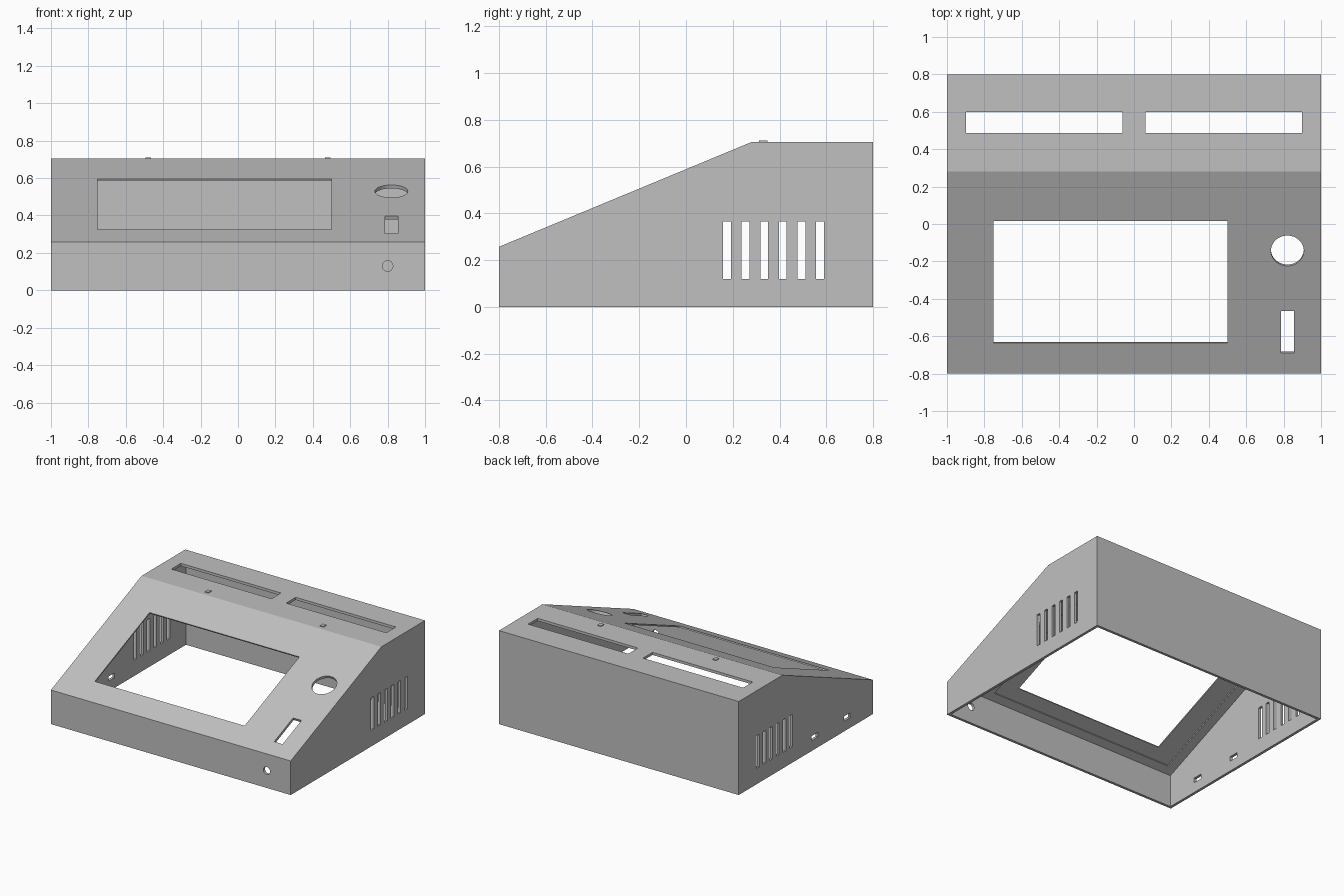
import bpy, bmesh, math
from mathutils import Matrix, Vector

if "Cube" in bpy.data.objects:
    bpy.data.objects.remove(bpy.data.objects["Cube"], do_unlink=True)

WALL = 0.02
FRONT, BACK, RIDGE = -0.8, 0.8, 0.28
LIP, TOP = 0.257, 0.705
RISE = (TOP - LIP) / (RIDGE - FRONT)
TILT = math.atan(RISE)

grey = bpy.data.materials.new("light grey plastic")
grey.use_nodes = True
colour = (0.53, 0.53, 0.53, 1)
grey.diffuse_color = colour
grey.node_tree.nodes["Principled BSDF"].inputs["Base Color"].default_value = colour


def make(name, bm):
    bmesh.ops.recalc_face_normals(bm, faces=bm.faces)
    mesh = bpy.data.meshes.new(name)
    bm.to_mesh(mesh)
    bm.free()
    mesh.materials.append(grey)
    obj = bpy.data.objects.new(name, mesh)
    bpy.context.collection.objects.link(obj)
    return obj


def wedge(name, half_width, profile):
    """Side profile (y, z) swept across x."""
    bm = bmesh.new()
    face = bm.faces.new([bm.verts.new((-half_width, y, z)) for y, z in profile])
    swept = bmesh.ops.extrude_face_region(bm, geom=[face])["geom"]
    moved = [v for v in swept if isinstance(v, bmesh.types.BMVert)]
    bmesh.ops.translate(bm, verts=moved, vec=(2 * half_width, 0, 0))
    return make(name, bm)


def box(name, centre, size, tilt=0):
    bm = bmesh.new()
    place = (Matrix.Translation(centre) @ Matrix.Rotation(tilt, 4, 'X')
             @ Matrix.Diagonal((*size, 1)))
    bmesh.ops.create_cube(bm, size=1, matrix=place)
    return make(name, bm)


def rod(name, centre, radius, depth, tilt):
    bm = bmesh.new()
    place = Matrix.Translation(centre) @ Matrix.Rotation(tilt, 4, 'X')
    bmesh.ops.create_cone(bm, cap_ends=True, segments=48, radius1=radius,
                          radius2=radius, depth=depth, matrix=place)
    return make(name, bm)


def on_slope(x, y, sink=0):
    """Point on the sloped panel, sunk along its normal."""
    normal = Vector((0, -math.sin(TILT), math.cos(TILT)))
    return Vector((x, y, LIP + (y - FRONT) * RISE)) - normal * sink


def slope_box(name, x0, x1, y0, y1, high=-0.06, low=0.06):
    size = (x1 - x0, (y1 - y0) / math.cos(TILT), low - high)
    return box(name, on_slope((x0 + x1) / 2, (y0 + y1) / 2, (high + low) / 2), size, TILT)


# Outer shell
case = wedge("console_case", 1, [(FRONT, 0), (BACK, 0), (BACK, TOP), (RIDGE, TOP), (FRONT, LIP)])

# Hollow interior, open underneath
drop = WALL / math.cos(TILT)
inner_front, inner_top = FRONT + WALL, TOP - WALL
inner_ridge = FRONT + (inner_top + drop - LIP) / RISE
cutters = [wedge("cavity", 1 - WALL, [
    (inner_front, -0.1), (BACK - WALL, -0.1), (BACK - WALL, inner_top),
    (inner_ridge, inner_top), (inner_front, LIP + WALL * RISE - drop)])]

# Sloped panel: screen seat behind, screen window, round button and switch holes
cutters += [
    slope_box("screen_seat", -0.91, 0.64, -0.73, 0.10, 0.01, 0.04),
    slope_box("screen_window", -0.75, 0.5, -0.635, 0.017),
    slope_box("switch_hole", 0.785, 0.855, -0.69, -0.465),
    rod("button_hole", on_slope(0.82, -0.143), 0.088, 0.12, TILT),
    rod("front_socket_hole", (0.8, FRONT, 0.13), 0.028, 0.1, math.pi / 2),
]

# Long slots in the top
for side in (-1, 1):
    cutters.append(box("top_slot", (side * 0.479, 0.543, TOP), (0.836, 0.114, 0.1)))

# Vents in both sides
for side in (-1, 1):
    for i in range(6):
        cutters.append(box("vent", (side, 0.176 + i * 0.0793, 0.242), (0.1, 0.034, 0.245)))

# Cable ports in the right side
for y in (-0.107, -0.49):
    cutters.append(box("cable_port", (-1, y, 0.095), (0.1, 0.075, 0.036)))

for cutter in cutters:
    cutter.hide_render = True
    mod = case.modifiers.new(cutter.name, 'BOOLEAN')
    mod.operation = 'DIFFERENCE'
    mod.solver = 'EXACT'
    mod.object = cutter

# Bake the cuts and discard the cutters
bpy.context.view_layer.update()
graph = bpy.context.evaluated_depsgraph_get()
cut_mesh = bpy.data.meshes.new_from_object(case.evaluated_get(graph))
case.modifiers.clear()
case.data = cut_mesh
for cutter in cutters:
    bpy.data.objects.remove(cutter, do_unlink=True)

# Small raised markers in front of the top slots
for name, x in (("right_marker", -0.48), ("left_marker", 0.48)):
    box(name, (x, 0.33, TOP + 0.002), (0.03, 0.036, 0.008))
